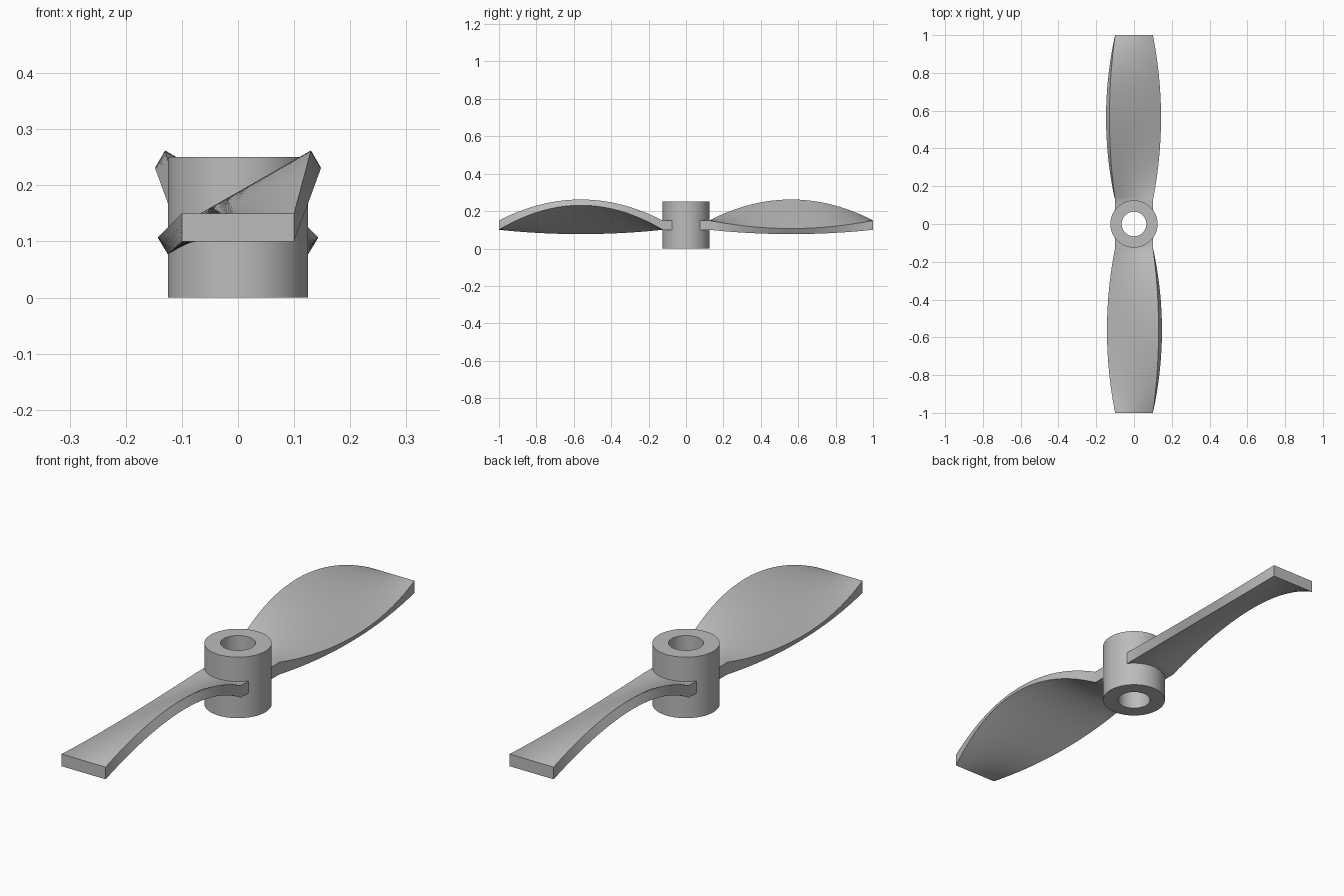
import bpy
import bmesh
import math

cube = bpy.data.objects.get("Cube")
if cube:
    bpy.data.objects.remove(cube)

grey = bpy.data.materials.new("grey")
grey.use_nodes = True
colour = (0.5, 0.5, 0.5, 1)
grey.diffuse_color = colour
grey.node_tree.nodes["Principled BSDF"].inputs["Base Color"].default_value = colour


def make_object(name, bm):
    bmesh.ops.recalc_face_normals(bm, faces=bm.faces)
    mesh = bpy.data.meshes.new(name)
    bm.to_mesh(mesh)
    bm.free()
    mesh.materials.append(grey)
    obj = bpy.data.objects.new(name, mesh)
    bpy.context.collection.objects.link(obj)
    bpy.ops.object.select_all(action="DESELECT")
    obj.select_set(True)
    bpy.context.view_layer.objects.active = obj
    bpy.ops.object.shade_smooth_by_angle(angle=math.radians(30))
    return obj


def bridge(bm, first, second):
    n = len(first)
    for i in range(n):
        j = (i + 1) % n
        bm.faces.new((first[i], first[j], second[j], second[i]))


# Hub: a tube turned from a rectangular profile
OUTER, BORE, HEIGHT, SIDES = 0.125, 0.065, 0.25, 96
bm = bmesh.new()
rings = []
for s in range(SIDES):
    a = math.tau * s / SIDES
    rings.append([bm.verts.new((r * math.cos(a), r * math.sin(a), z))
                  for r, z in ((OUTER, 0), (OUTER, HEIGHT), (BORE, HEIGHT), (BORE, 0))])
for s in range(SIDES):
    bridge(bm, rings[s], rings[(s + 1) % SIDES])
make_object("hub", bm)

# Blade sections: a flat bar at root and tip, wide and pitched halfway
BAR = [(0.1, 0.1), (0.1, 0.15), (-0.1, 0.15), (-0.1, 0.1)]
PITCHED = [(0.148, 0.231), (0.13, 0.262), (-0.143, 0.107), (-0.125, 0.077)]
ROOT, TIP, STEPS, ACROSS = 0.125, 1.0, 48, 8


def section(bm, y, swell):
    corners = [tuple(p + (q - p) * swell for p, q in zip(a, b))
               for a, b in zip(BAR, PITCHED)]
    points = []
    for i, (x, z) in enumerate(corners):
        nx, nz = corners[(i + 1) % 4]
        cuts = ACROSS if i % 2 else 1
        points += [(x + (nx - x) * k / cuts, z + (nz - z) * k / cuts)
                   for k in range(cuts)]
    return [bm.verts.new((x, y, z)) for x, z in points]


def make_blade(name, side):
    bm = bmesh.new()
    # Short straight shank set into the hub wall
    loops = [section(bm, -0.07, 0)]
    for s in range(STEPS + 1):
        t = s / STEPS
        loops.append(section(bm, -(ROOT + (TIP - ROOT) * t), 4 * t * (1 - t)))
    for a, b in zip(loops, loops[1:]):
        bridge(bm, a, b)
    bm.faces.new(loops[0])
    bm.faces.new(loops[-1])
    # The opposite blade is a half turn about the shaft
    for v in bm.verts:
        v.co.x *= side
        v.co.y *= side
    make_object(name, bm)


make_blade("front_blade", 1)
make_blade("back_blade", -1)
